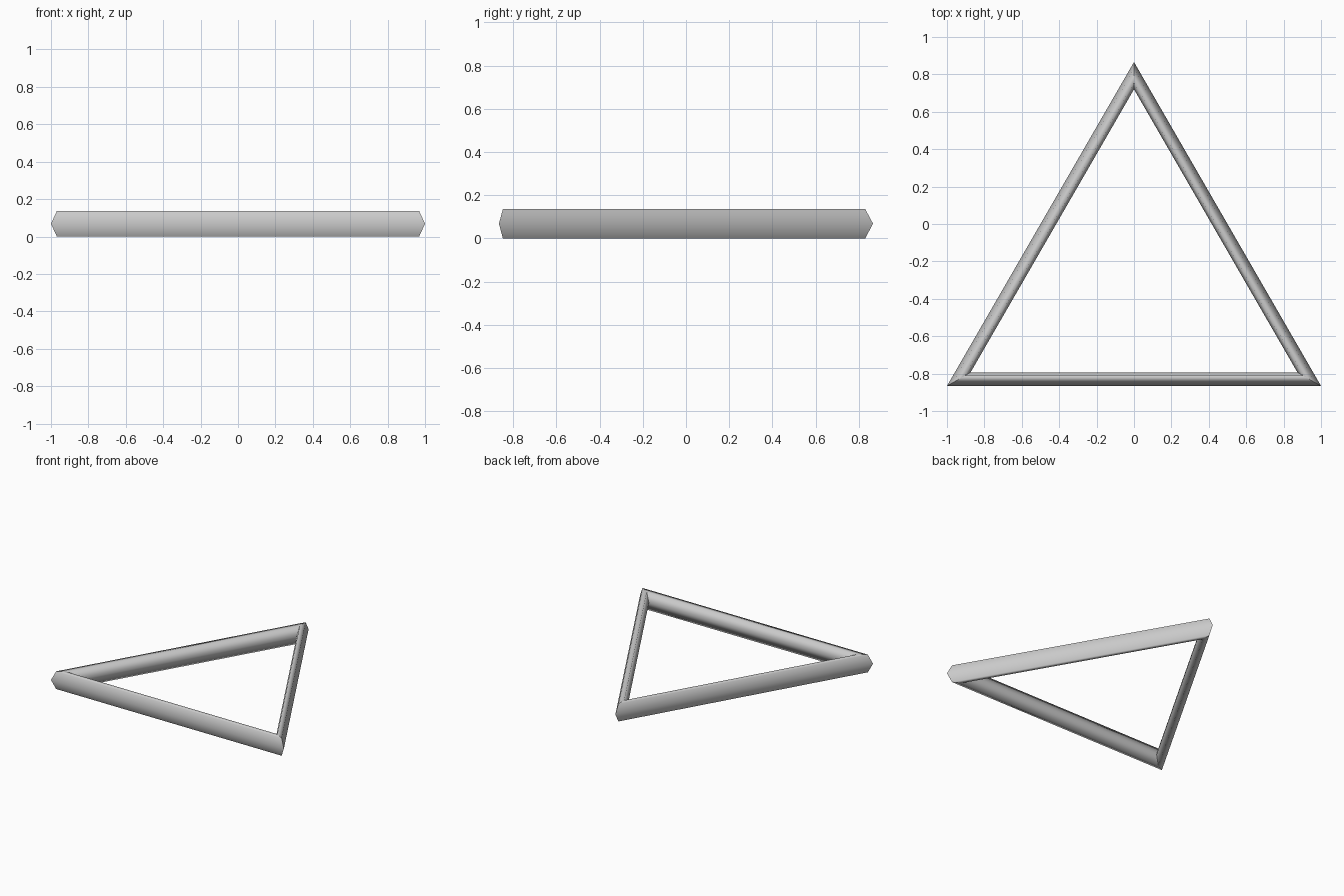
import bpy, bmesh
from math import sqrt, sin, cos, pi
from mathutils import Vector

if "Cube" in bpy.data.objects:
    bpy.data.objects.remove(bpy.data.objects["Cube"])

# Outer corners of the equilateral frame
H = sqrt(3) / 2
corners = [Vector((-1, -H, 0)), Vector((1, -H, 0)), Vector((0, H, 0))]
centre = sum(corners, Vector()) / 3

# Tall six-sided bar section: (inset from outer edge, height)
half_w, rad_z = 0.0365, 0.079
profile = [(half_w * (1 - cos(k * pi / 3)), rad_z * (H + sin(k * pi / 3)))
           for k in range(6)]

# Sweep the section around the triangle with mitred corners
bm = bmesh.new()
rings = []
for c in corners:
    inward = (centre - c).normalized()
    rings.append([bm.verts.new(c + inward * 2 * d + Vector((0, 0, z)))
                  for d, z in profile])
for i in range(3):
    a, b = rings[i], rings[(i + 1) % 3]
    for k in range(6):
        n = (k + 1) % 6
        bm.faces.new((a[k], b[k], b[n], a[n])).smooth = True
bmesh.ops.recalc_face_normals(bm, faces=bm.faces)

# Crisp mitre joints, smooth bars
for ring in rings:
    for k in range(6):
        bm.edges.get((ring[k], ring[(k + 1) % 6])).smooth = False

mesh = bpy.data.meshes.new("triangle_frame")
bm.to_mesh(mesh)
bm.free()
frame = bpy.data.objects.new("triangle_frame", mesh)
bpy.context.collection.objects.link(frame)
